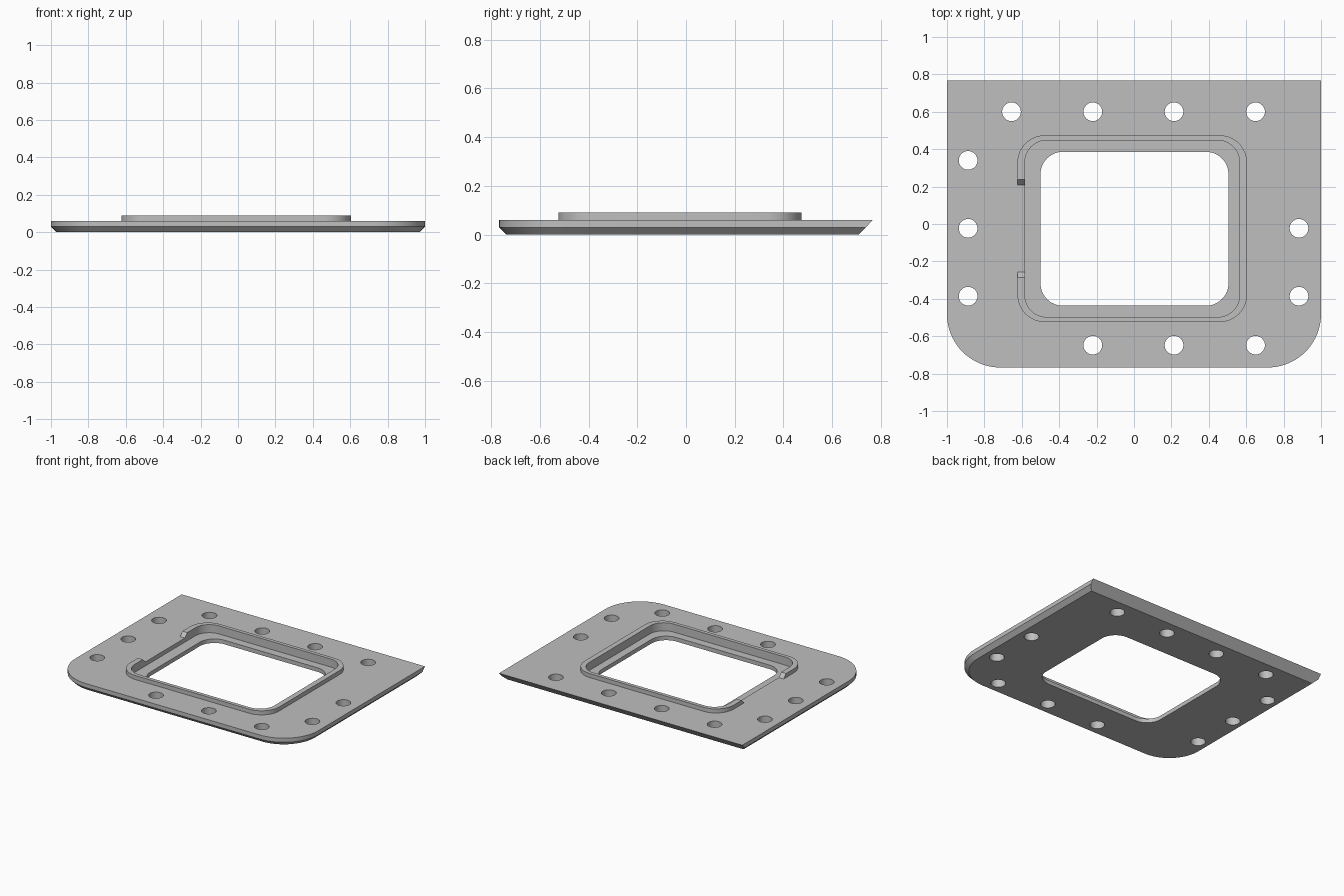
import bpy, bmesh, math

if "Cube" in bpy.data.objects:
    bpy.data.objects.remove(bpy.data.objects["Cube"])

grey = bpy.data.materials.new("plain grey")
grey.diffuse_color = (0.52, 0.52, 0.52, 1)
grey.use_nodes = True
grey.node_tree.nodes["Principled BSDF"].inputs["Base Color"].default_value = grey.diffuse_color


def outline(x0, x1, y0, y1, radii, n=12):
    """Clockwise rounded rectangle; radii: back left, back right, front right, front left."""
    pts = []
    corners = [(x0, y1, 1, -1, 180), (x1, y1, -1, -1, 90),
               (x1, y0, -1, 1, 0), (x0, y0, 1, 1, -90)]
    for (cx, cy, sx, sy, start), r in zip(corners, radii):
        if r == 0:
            pts.append((cx, cy))
            continue
        for i in range(n + 1):
            a = math.radians(start - 90 * i / n)
            pts.append((cx + sx * r + r * math.cos(a), cy + sy * r + r * math.sin(a)))
    return pts


def make(name, bm):
    bmesh.ops.recalc_face_normals(bm, faces=bm.faces)
    me = bpy.data.meshes.new(name)
    bm.to_mesh(me)
    bm.free()
    ob = bpy.data.objects.new(name, me)
    bpy.context.collection.objects.link(ob)
    me.materials.append(grey)
    return ob


def loft(name, layers):
    """Closed solid through stacked outlines, each given as (points, z)."""
    bm = bmesh.new()
    rings = [[bm.verts.new((x, y, z)) for x, y in pts] for pts, z in layers]
    for a, b in zip(rings, rings[1:]):
        for i in range(len(a)):
            j = (i + 1) % len(a)
            bm.faces.new((a[i], a[j], b[j], b[i]))
    bm.faces.new(rings[0])
    bm.faces.new(rings[-1])
    return make(name, bm)


def prism(name, pts, z0, z1):
    return loft(name, [(pts, z0), (pts, z1)])


def circle(x, y, r, n=32):
    return [(x + r * math.cos(2 * math.pi * i / n), y + r * math.sin(2 * math.pi * i / n))
            for i in range(n)]


def smooth(ob):
    bpy.ops.object.select_all(action='DESELECT')
    ob.select_set(True)
    bpy.context.view_layer.objects.active = ob
    bpy.ops.object.shade_smooth_by_angle(angle=math.radians(25))


# base plate: bevelled lower edge, sloped back edge, rounded front corners
plate = loft("base_plate", [
    (outline(-0.97, 0.97, -0.737, 0.71, (0, 0, 0.255, 0.255), 20), 0),
    (outline(-1, 1, -0.767, 0.7385, (0, 0, 0.285, 0.285), 20), 0.03),
    (outline(-1, 1, -0.767, 0.767, (0, 0, 0.285, 0.285), 20), 0.06)])

# cutters: recessed ledge, window and bolt holes
inner = outline(-0.583, 0.564, -0.497, 0.447, [0.115] * 4)
window = outline(-0.5, 0.505, -0.437, 0.386, [0.12] * 4)
cutters = [prism("ledge_cutter", inner, 0.03, 0.2),
           prism("window_cutter", window, -0.1, 0.15)]
holes = [(x, 0.6) for x in (-0.655, -0.22, 0.214, 0.65)]
holes += [(x, -0.648) for x in (-0.22, 0.214, 0.65)]
holes += [(-0.887, y) for y in (0.34, -0.023, -0.386)]
holes += [(0.882, y) for y in (-0.023, -0.386)]
cutters += [prism("bolt_hole_cutter", circle(x, y, 0.05), -0.1, 0.2) for x, y in holes]

for c in cutters:
    c.hide_render = True
    mod = plate.modifiers.new("cut", 'BOOLEAN')
    mod.operation, mod.solver, mod.object = 'DIFFERENCE', 'EXACT', c
bpy.context.view_layer.update()
cut_mesh = bpy.data.meshes.new_from_object(
    plate.evaluated_get(bpy.context.evaluated_depsgraph_get()))
plate.modifiers.clear()
plate.data = cut_mesh
for c in cutters:
    bpy.data.objects.remove(c)
smooth(plate)

# raised rim around the ledge, open on the left with sloped ends
outer = outline(-0.623, 0.604, -0.524, 0.474, [0.145] * 4)
xo, xi, ramp = -0.623, -0.583, 0.028
back_end, front_end = 0.209, -0.257
low = list(zip([(xo, back_end)] + outer + [(xo, front_end)],
               [(xi, back_end)] + inner + [(xi, front_end)]))
high = list(zip([(xo, back_end + ramp)] + outer + [(xo, front_end - ramp)],
                [(xi, back_end + ramp)] + inner + [(xi, front_end - ramp)]))
bm = bmesh.new()
sections = []
for (lo, li), (ho, hi) in zip(low, high):
    sections.append([bm.verts.new(p) for p in
                     ((*lo, 0.06), (*ho, 0.09), (*hi, 0.09), (*li, 0.06))])
for a, b in zip(sections, sections[1:]):
    for k in range(4):
        m = (k + 1) % 4
        bm.faces.new((a[k], a[m], b[m], b[k]))
bm.faces.new(sections[0])
bm.faces.new(sections[-1])
smooth(make("raised_rim", bm))
